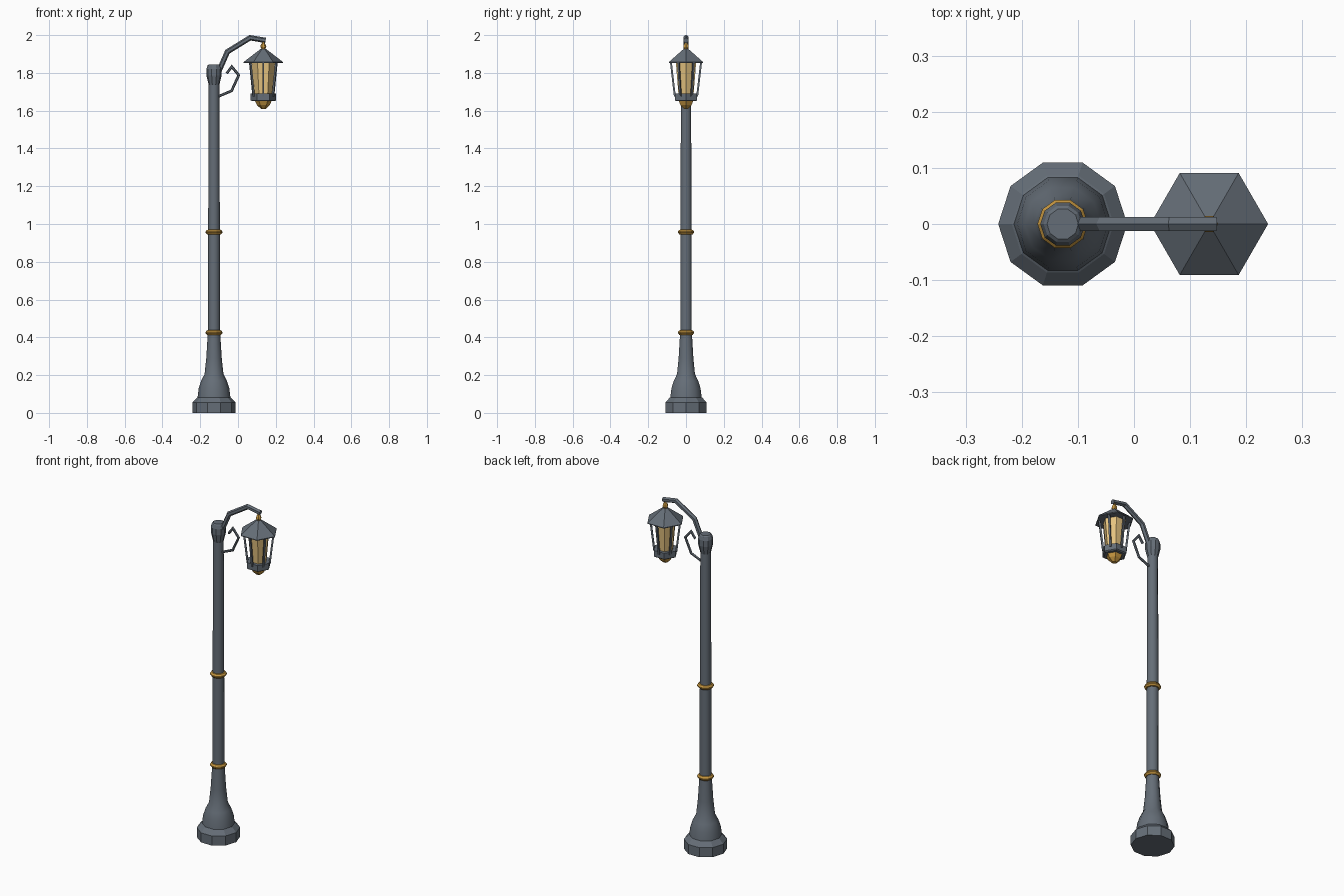
import bpy, bmesh, math
from mathutils import Vector

if "Cube" in bpy.data.objects:
    bpy.data.objects.remove(bpy.data.objects["Cube"])

POST_X, LAMP_X = -0.127, 0.134


def material(name, rgb):
    m = bpy.data.materials.new(name)
    m.diffuse_color = (*rgb, 1)
    m.use_nodes = True
    m.node_tree.nodes["Principled BSDF"].inputs["Base Color"].default_value = m.diffuse_color
    return m


IRON = material("dark_iron", (0.13, 0.155, 0.185))
BRASS = material("brass", (0.55, 0.30, 0.05))
GLASS = material("warm_glass", (0.80, 0.56, 0.22))


def finish(name, bm, mat, x, smooth=None):
    bmesh.ops.recalc_face_normals(bm, faces=bm.faces)
    mesh = bpy.data.meshes.new(name)
    bm.to_mesh(mesh)
    bm.free()
    mesh.materials.append(mat)
    ob = bpy.data.objects.new(name, mesh)
    ob.location.x = x
    bpy.context.collection.objects.link(ob)
    if smooth:
        bpy.ops.object.select_all(action='DESELECT')
        ob.select_set(True)
        bpy.context.view_layer.objects.active = ob
        bpy.ops.object.shade_smooth_by_angle(angle=math.radians(smooth))
    return ob


def skin(bm, rings, caps=True):
    n = len(rings[0])
    for a, b in zip(rings, rings[1:]):
        for i in range(n):
            j = (i + 1) % n
            bm.faces.new((a[i], a[j], b[j], b[i]))
    if caps:
        bm.faces.new(rings[0])
        bm.faces.new(rings[-1])


def lathe(name, profile, sides, mat, x, smooth=None):
    """Turn a (radius, z) profile into a faceted solid."""
    bm = bmesh.new()
    rings = [[bm.verts.new((r * math.cos(math.tau * i / sides),
                            r * math.sin(math.tau * i / sides), z))
              for i in range(sides)] for r, z in profile]
    skin(bm, rings)
    return finish(name, bm, mat, x, smooth)


def tube(name, path, radius, sides, mat, x=0.0, angle=0.0, phase=0.0):
    """Mitred tube along an (x, z) path, turned by angle about z."""
    bm = bmesh.new()
    pts = [Vector(p) for p in path]
    dirs = [(b - a).normalized() for a, b in zip(pts, pts[1:])]
    rings = []
    for k, p in enumerate(pts):
        d0, d1 = dirs[max(k - 1, 0)], dirs[min(k, len(dirs) - 1)]
        t = (d0 + d1).normalized()
        n = Vector((-t.y, t.x)) / t.dot(d1)
        ring = []
        for i in range(sides):
            a = math.tau * i / sides + phase
            q = p + n * radius * math.cos(a)
            ring.append(bm.verts.new((q.x, radius * math.sin(a), q.y)))
        rings.append(ring)
    skin(bm, rings)
    ob = finish(name, bm, mat, x)
    ob.rotation_euler.z = angle
    return ob


# Post: stepped foot, flared base, shaft and head
lathe("foot", [(0.115, 0), (0.115, 0.056), (0.091, 0.08), (0.085, 0.084)],
      10, IRON, POST_X)
lathe("flared_base", [(0.087, 0.082), (0.081, 0.13), (0.068, 0.17), (0.05, 0.205),
                      (0.041, 0.29), (0.033, 0.42)], 10, IRON, POST_X, 40)
lathe("shaft", [(0.032, 0.41), (0.031, 0.95), (0.028, 1.76)], 10, IRON, POST_X, 40)
lathe("post_head", [(0.028, 1.735), (0.04, 1.785), (0.04, 1.82), (0.034, 1.84),
                    (0.028, 1.845)], 10, IRON, POST_X)

# Brass collars
for name, z in (("lower_collar", 0.425), ("upper_collar", 0.957)):
    lathe(name, [(0.03, z - 0.013), (0.037, z - 0.012), (0.045, z - 0.003),
                 (0.045, z + 0.003), (0.037, z + 0.012), (0.03, z + 0.013)],
          10, BRASS, POST_X)

# Arm and scroll bracket
tube("arm", [(-0.105, 1.80), (-0.056, 1.912), (0.064, 1.986), (0.146, 1.972)],
     0.014, 6, IRON)
tube("scroll", [(-0.112, 1.672), (-0.034, 1.705), (0.004, 1.788), (-0.033, 1.833),
                (-0.06, 1.797)], 0.007, 6, IRON)

# Lantern
lathe("finial", [(0.004, 1.972), (0.006, 1.96), (0.014, 1.947), (0.016, 1.938),
                 (0.01, 1.926), (0.016, 1.915)], 6, BRASS, LAMP_X)
lathe("roof", [(0.105, 1.853), (0.105, 1.857), (0.014, 1.927)], 6, IRON, LAMP_X)
lathe("glass", [(0.046, 1.685), (0.062, 1.856)], 6, GLASS, LAMP_X)
lathe("lantern_tray", [(0.06, 1.65), (0.067, 1.655), (0.067, 1.69)], 6, IRON, LAMP_X)
lathe("lantern_drop", [(0.013, 1.61), (0.034, 1.63), (0.044, 1.652)], 6, BRASS, LAMP_X)
for i in range(6):
    tube(f"lantern_bar_{i + 1}", [(0.059, 1.675), (0.08, 1.858)], 0.007, 4, IRON,
         LAMP_X, math.radians(30 + 60 * i), math.pi / 4)
